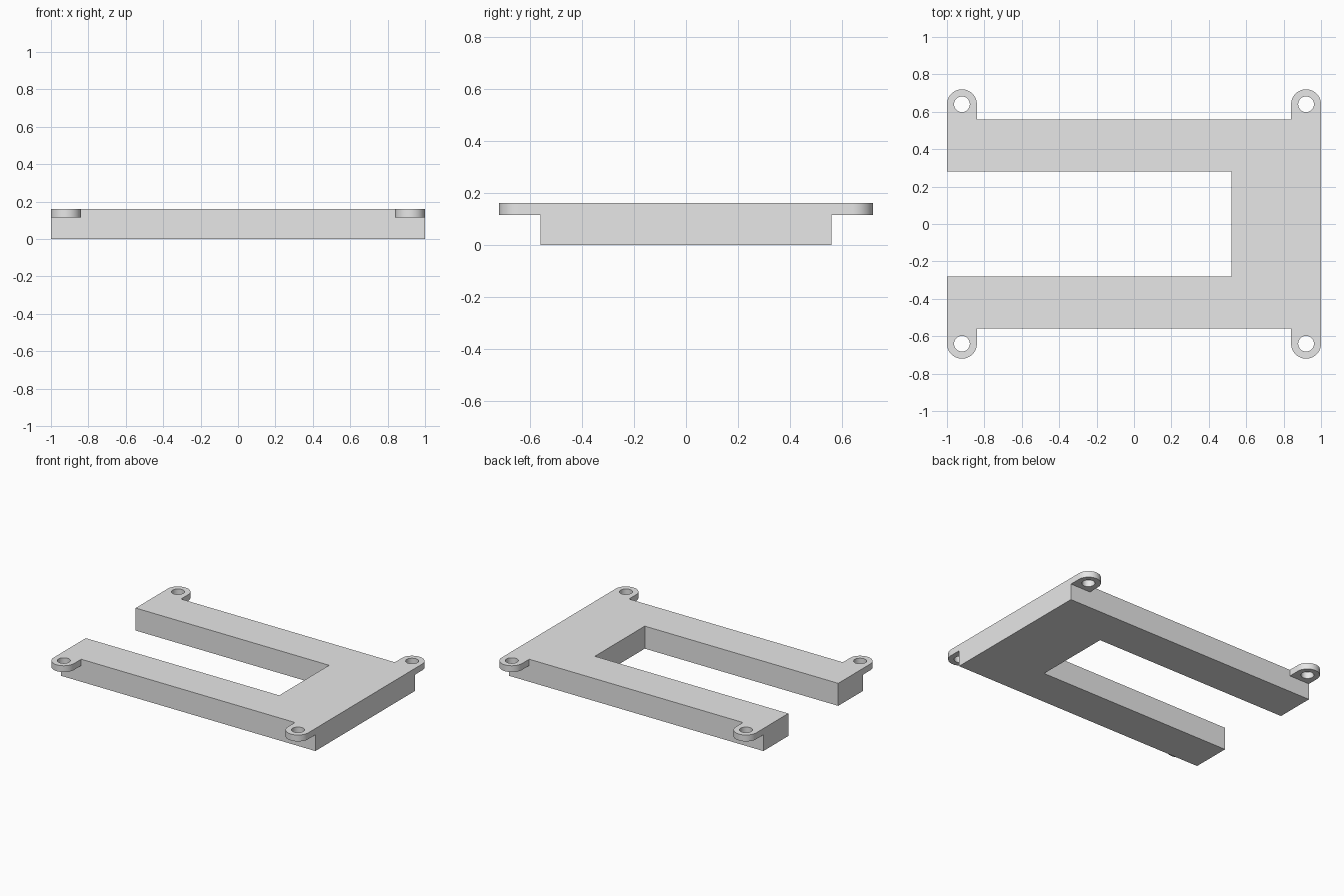
import bpy, bmesh
from math import cos, sin, tau

cube = bpy.data.objects.get("Cube")
if cube:
    bpy.data.objects.remove(cube)

HEIGHT, LUG_BASE = 0.16, 0.115
LUG_R, HOLE_R = 0.08, 0.042
LUG_X, LUG_Y = 0.92, 0.64
BODY_Y, SLOT_X, SLOT_Y = 0.56, 0.52, 0.28
STEPS = 64

grey = bpy.data.materials.new("plain grey")
grey.use_nodes = True
colour = (0.8, 0.8, 0.8, 1)
grey.diffuse_color = colour
grey.node_tree.nodes["Principled BSDF"].inputs["Base Color"].default_value = colour


def prism(name, outline, bottom, top):
    """Extrude a flat outline into a solid object."""
    bm = bmesh.new()
    face = bm.faces.new([bm.verts.new((x, y, bottom)) for x, y in outline])
    up = bmesh.ops.extrude_face_region(bm, geom=[face])["geom"]
    verts = [v for v in up if isinstance(v, bmesh.types.BMVert)]
    bmesh.ops.translate(bm, vec=(0, 0, top - bottom), verts=verts)
    bmesh.ops.recalc_face_normals(bm, faces=bm.faces)
    mesh = bpy.data.meshes.new(name)
    bm.to_mesh(mesh)
    bm.free()
    mesh.materials.append(grey)
    obj = bpy.data.objects.new(name, mesh)
    bpy.context.collection.objects.link(obj)
    return obj


def combine(target, other, operation):
    """Apply an exact boolean and discard the helper."""
    other.hide_render = True
    mod = target.modifiers.new(operation, 'BOOLEAN')
    mod.operation, mod.object, mod.solver = operation, other, 'EXACT'
    bpy.context.view_layer.objects.active = target
    bpy.ops.object.modifier_apply(modifier=mod.name)
    bpy.data.objects.remove(other)


# C-shaped frame, open on the -x side
frame = prism("frame", [(-1, -BODY_Y), (1, -BODY_Y), (1, BODY_Y), (-1, BODY_Y),
                        (-1, SLOT_Y), (SLOT_X, SLOT_Y),
                        (SLOT_X, -SLOT_Y), (-1, -SLOT_Y)], 0, HEIGHT)

# Rounded mounting lugs with screw holes at the four corners
for sx in (-1, 1):
    for sy in (-1, 1):
        cx, cy = sx * LUG_X, sy * LUG_Y
        arc = [(cx + LUG_R * cos(tau * i / STEPS),
                cy + sy * LUG_R * sin(tau * i / STEPS)) for i in range(STEPS // 2 + 1)]
        root = sy * (BODY_Y - 0.05)
        lug = prism("lug", arc + [(cx - LUG_R, root), (cx + LUG_R, root)], LUG_BASE, HEIGHT)
        hole = prism("hole", [(cx + HOLE_R * cos(tau * i / STEPS),
                               cy + HOLE_R * sin(tau * i / STEPS)) for i in range(STEPS)],
                     LUG_BASE - 0.02, HEIGHT + 0.02)
        combine(lug, hole, 'DIFFERENCE')
        combine(frame, lug, 'UNION')

# Smooth the round walls, keep the corners sharp
bpy.ops.object.select_all(action='DESELECT')
frame.select_set(True)
bpy.context.view_layer.objects.active = frame
bpy.ops.object.shade_smooth_by_angle(angle=0.5)
